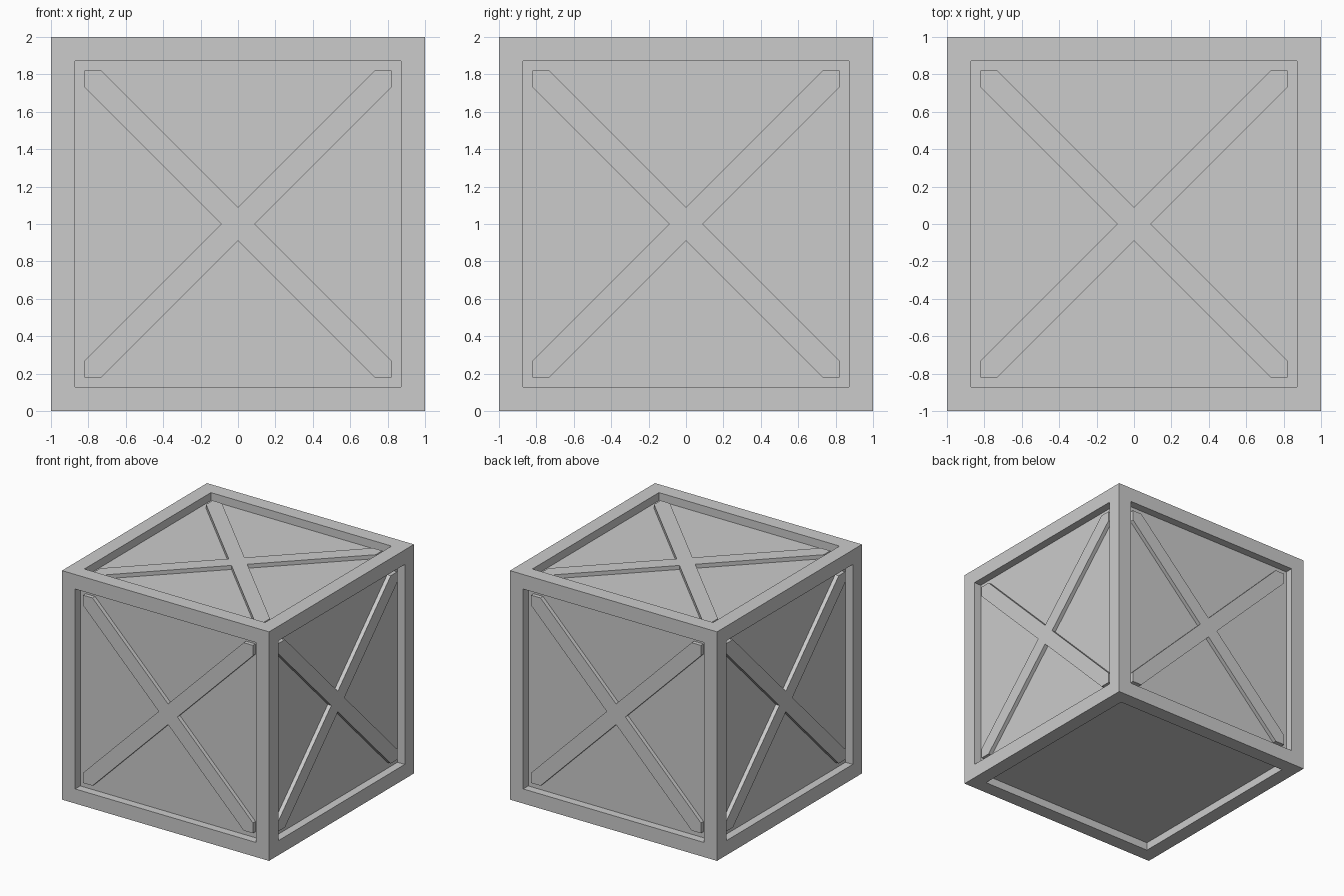
import bpy, bmesh
from math import pi
from mathutils import Matrix, Vector

if "Cube" in bpy.data.objects:
    bpy.data.objects.remove(bpy.data.objects["Cube"])

RIM = 0.18      # frame width
PANEL = 0.07    # panel recess depth
BRACE = 0.035   # brace recess depth
HALF = 0.09     # brace half width measured along an axis
INNER = 1 - RIM


def finish(bm, name):
    bmesh.ops.recalc_face_normals(bm, faces=bm.faces)
    mesh = bpy.data.meshes.new(name)
    bm.to_mesh(mesh)
    bm.free()
    ob = bpy.data.objects.new(name, mesh)
    bpy.context.collection.objects.link(ob)
    ob.location.z = 1
    return ob


# Crate body: cube with a sunken panel on all six sides
bm = bmesh.new()
bmesh.ops.create_cube(bm, size=2)
sides = bm.faces[:]
bmesh.ops.inset_individual(bm, faces=sides, thickness=RIM)
for f in sides:
    n = f.normal.copy()
    new = bmesh.ops.extrude_discrete_faces(bm, faces=[f])["faces"][0]
    bmesh.ops.translate(bm, verts=new.verts, vec=-n * PANEL)
finish(bm, "crate_body")


# Cross brace: one arm's outline turned four times, extruded up from the panel
def cross_brace(name, rotation):
    bm = bmesh.new()
    arm = [(HALF, 0), (INNER, INNER - HALF), (INNER, INNER), (INNER - HALF, INNER)]
    verts = [bm.verts.new(Matrix.Rotation(k * pi / 2, 3, 'Z') @ Vector((x, y, 1 - PANEL)))
             for k in range(4) for x, y in arm]
    face = bm.faces.new(verts)
    top = bmesh.ops.extrude_face_region(bm, geom=[face])["geom"]
    bmesh.ops.translate(bm, verts=[v for v in top if isinstance(v, bmesh.types.BMVert)],
                        vec=(0, 0, PANEL - BRACE))
    bmesh.ops.transform(bm, matrix=rotation, verts=bm.verts)
    finish(bm, name)


# Braces on the top and four sides; the underside stays plain
cross_brace("top_brace", Matrix.Identity(4))
for k, side in enumerate(("front", "right", "back", "left")):
    cross_brace(side + "_brace",
                Matrix.Rotation(k * pi / 2, 4, 'Z') @ Matrix.Rotation(pi / 2, 4, 'X'))
